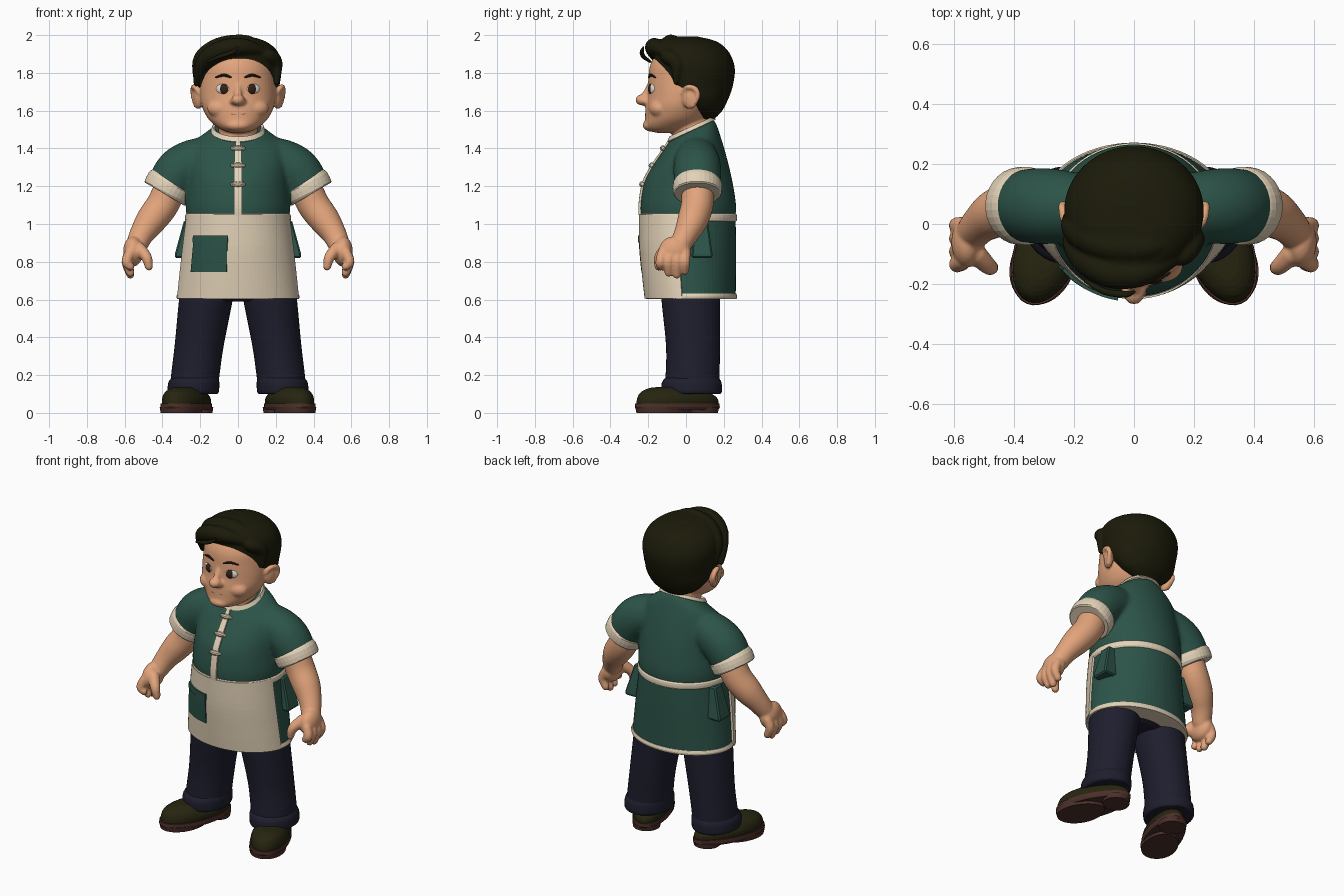
import bpy, bmesh, math
from mathutils import Vector, Matrix

if "Cube" in bpy.data.objects:
    bpy.data.objects.remove(bpy.data.objects["Cube"], do_unlink=True)


def material(name, r, g, b):
    m = bpy.data.materials.new(name)
    m.use_nodes = True
    m.diffuse_color = (r, g, b, 1)
    for node in m.node_tree.nodes:
        if node.type == 'BSDF_PRINCIPLED':
            node.inputs["Base Color"].default_value = (r, g, b, 1)
    return m


SKIN = material("skin", .76, .37, .2)
HAIR = material("hair black", .011, .0105, .003)
GREEN = material("shirt green", .025, .088, .065)
CREAM = material("apron cream", .77, .65, .48)
NAVY = material("trouser navy", .013, .013, .027)
SHOE = material("shoe olive", .02, .018, .005)
SOLE = material("sole brown", .07, .028, .022)
WHITE = material("eye white", .75, .75, .72)
BROWN = material("dark brown", .035, .016, .008)
LIP = material("lip", .48, .19, .1)
parts = []


def add(name, bm, mat):
    bmesh.ops.recalc_face_normals(bm, faces=bm.faces)
    me = bpy.data.meshes.new(name)
    bm.to_mesh(me)
    bm.free()
    me.materials.append(mat)
    ob = bpy.data.objects.new(name, me)
    bpy.context.collection.objects.link(ob)
    parts.append(ob)
    return ob


def mirror(ob):
    # copy a left part to the right side
    bm = bmesh.new()
    bm.from_mesh(ob.data)
    bm.transform(Matrix.Scale(-1, 4, (1, 0, 0)))
    return add(ob.name.replace("left_", "right_"), bm, ob.data.materials[0])


def fuse(name, obs, voxel, smoothing):
    # merge overlapping volumes into one soft surface
    mat = obs[0].data.materials[0]
    bm = bmesh.new()
    for ob in obs:
        bm.from_mesh(ob.data)
        parts.remove(ob)
        bpy.data.objects.remove(ob, do_unlink=True)
    ob = add(name, bm, mat)
    mod = ob.modifiers.new("merge", 'REMESH')
    mod.mode, mod.voxel_size, mod.use_smooth_shade = 'VOXEL', voxel, True
    mod = ob.modifiers.new("soften", 'SMOOTH')
    mod.factor, mod.iterations = .5, smoothing


def spline(rows, n):
    # Catmull-Rom sampling of equal-length tuples
    if n < 2:
        return rows
    out = []
    for i in range(len(rows) - 1):
        quad = [rows[max(i - 1, 0)], rows[i], rows[i + 1], rows[min(i + 2, len(rows) - 1)]]
        for k in range(n):
            t = k / n
            out.append(tuple(b + .5 * t * (c - a + t * (2 * a - 5 * b + 4 * c - d + t * (3 * (b - c) + d - a)))
                             for a, b, c, d in zip(*quad)))
    return out + [rows[-1]]


def skin_rings(bm, rings, closed=True):
    vs = [[bm.verts.new(p) for p in ring] for ring in rings]
    count = len(vs[0])
    for a, b in zip(vs, vs[1:]):
        for j in range(count if closed else count - 1):
            k = (j + 1) % count
            bm.faces.new((a[j], a[k], b[k], b[j]))
    if closed:
        bm.faces.new(vs[0])
        bm.faces.new(vs[-1])


def loft(name, mat, rows, n=5, arc=None, grow=0, seg=40, thick=.01, phase=0):
    # horizontal oval sections: z, x, y, half width, half depth, tilt
    bm = bmesh.new()
    a0, a1 = arc or (phase, phase + math.tau)
    angles = [a0 + (a1 - a0) * i / seg for i in range(seg + (1 if arc else 0))]
    rings = []
    for z, x, y, rx, ry, tilt in spline([(*r, 0)[:6] for r in rows], n):
        rx, ry = rx + grow, ry + grow
        rings.append([(x + rx * math.cos(a), y + ry * math.sin(a), z + tilt * ry * math.sin(a)) for a in angles])
    skin_rings(bm, rings, arc is None)
    ob = add(name, bm, mat)
    if arc:
        mod = ob.modifiers.new("thickness", 'SOLIDIFY')
        mod.thickness, mod.offset = thick, 0
    return ob


def limb(name, mat, path, n=5, seg=20, rounded=True):
    # round sections x, y, z, radius swept along a path
    pts = spline(path, n)
    pos = [Vector(p[:3]) for p in pts]
    rad = [p[3] for p in pts]
    tan = [(pos[min(i + 1, len(pos) - 1)] - pos[max(i - 1, 0)]).normalized() for i in range(len(pos))]
    head, tail = [], []
    if rounded:
        dome = [(math.sin(t), math.cos(t)) for t in (.5, 1.0, 1.4)]
        head = [(pos[0] - tan[0] * rad[0] * s, rad[0] * c, tan[0]) for s, c in reversed(dome)]
        tail = [(pos[-1] + tan[-1] * rad[-1] * s, rad[-1] * c, tan[-1]) for s, c in dome]
    sections = head + list(zip(pos, rad, tan)) + tail
    side = sections[0][2].orthogonal().normalized()
    rings, last = [], sections[0][2]
    for p, r, t in sections:
        side = last.rotation_difference(t) @ side
        last = t
        up = t.cross(side)
        rings.append([p + r * (side * math.cos(a) + up * math.sin(a))
                      for a in (math.tau * i / seg for i in range(seg))])
    bm = bmesh.new()
    skin_rings(bm, rings)
    return add(name, bm, mat)


def ball(name, mat, centre, size, turn=0):
    bm = bmesh.new()
    m = Matrix.Translation(centre) @ Matrix.Rotation(turn, 4, 'Z') @ Matrix.Diagonal((*size, 1))
    bmesh.ops.create_uvsphere(bm, u_segments=28, v_segments=18, radius=1, matrix=m)
    return add(name, bm, mat)


# Shirt and sleeves in one piece, with collar, front strip and knots
torso = [(1.02, 0, .012, .27, .248, 0), (1.1, 0, .012, .277, .253, 0), (1.22, 0, .013, .267, .234, 0),
         (1.33, 0, .017, .262, .197, .15), (1.42, 0, .025, .24, .157, .3), (1.47, 0, .03, .178, .132, .42),
         (1.5, 0, .03, .13, .115, .48)]
sleeve = limb("left_sleeve", GREEN, [(.1, .05, 1.375, .085), (.21, .057, 1.34, .117), (.31, .06, 1.28, .127),
                                     (.378, .06, 1.175, .118)], seg=32, rounded=False)
fuse("shirt", [loft("torso", GREEN, torso, seg=64), sleeve, mirror(sleeve)], .011, 14)
front = -math.pi / 2
loft("shirt_strip", CREAM, torso, arc=(front - .075, front + .075), grow=.005, seg=4, thick=.012)
loft("collar", CREAM, [(1.492, 0, .03, .138, .122, .48), (1.514, 0, .03, .128, .112, .48)], n=3,
     arc=(0, math.tau), seg=48, thick=.014)
for i, (y, z) in enumerate([(-.12, 1.4), (-.18, 1.31), (-.23, 1.21)]):
    limb(f"knot_{i + 1}", CREAM, [(-.03, y, z, .01), (0, y - .002, z, .016), (.03, y, z, .01)], n=3, seg=10)

# Skirt, apron, belt and pocket
skirt = [(.605, 0, .028, .318, .235), (.72, 0, .022, .306, .242), (.88, 0, .015, .288, .25), (1.05, 0, .012, .266, .25)]
loft("skirt", GREEN, skirt, seg=64)
loft("skirt_hem", CREAM, [(.602, 0, .028, .322, .239), (.615, 0, .028, .326, .243), (.631, 0, .027, .32, .239)],
     n=2, seg=64)
loft("apron", CREAM, skirt, arc=(-math.pi + .2, -.2), grow=.006, thick=.012)
loft("belt", CREAM, [(1.012, 0, .012, .27, .25), (1.022, 0, .012, .28, .258), (1.048, 0, .012, .279, .257),
                     (1.06, 0, .012, .268, .246)], n=2, seg=64)
pocket = [r for r in spline(skirt, 16) if .74 < r[0] < .945]
loft("pocket", GREEN, pocket, n=1, arc=(-2.47, -1.76), grow=.013, seg=12, thick=.01)
loft("pocket_band", GREEN, pocket[-4:], n=1, arc=(-2.48, -1.75), grow=.016, seg=12, thick=.012)
pouch = loft("left_pouch", GREEN, [(.82, .28, .085, .077, .078), (.84, .28, .085, .077, .078),
                                   (1.02, .25, .08, .05, .05)], n=1, seg=4, phase=math.pi / 4)
for ob in (pouch, mirror(pouch)):
    ob.modifiers.new("soft_edges", 'BEVEL').width = .008

# Sleeve cuffs, arms and hands
left = [limb("left_sleeve_cuff", CREAM, [(.352, .06, 1.222, .12), (.358, .06, 1.212, .13), (.38, .06, 1.168, .129),
                                         (.386, .06, 1.157, .117)], n=2, seg=32, rounded=False)]
arm = [
    limb("left_forearm", SKIN, [(.34, .06, 1.24, .085), (.395, .06, 1.11, .086), (.46, .035, 1.02, .081),
                                (.51, 0, .945, .065), (.54, -.035, .88, .056)], seg=24),
    ball("left_palm", SKIN, (.555, -.06, .855), (.053, .085, .08)),
    limb("left_thumb", SKIN, [(.525, -.1, .87, .036), (.485, -.14, .825, .029), (.472, -.145, .775, .022)], seg=14),
]
for i, y in enumerate((-.135, -.092, -.048, -.005)):
    tip = .775 if i == 0 else .752 - .01 * (i % 3)
    arm.append(limb(f"left_finger_{i + 1}", SKIN, [(.57, y * .9, .85, .029), (.59, y, .8, .027),
                                                   (.57, y, tip, .022)], seg=14))
fuse("right_arm", [mirror(p) for p in arm], .007, 4)
fuse("left_arm", arm, .007, 4)

# Trousers
left.append(loft("left_trouser_leg", NAVY, [(.1, .235, .03, .125, .15), (.2, .226, .035, .128, .143),
                                            (.36, .205, .037, .13, .143), (.6, .17, .025, .142, .155),
                                            (.75, .15, .022, .14, .16)]))
left.append(loft("left_trouser_cuff", NAVY, [(.1, .237, .03, .125, .15), (.113, .237, .03, .136, .16),
                                             (.16, .234, .03, .135, .158), (.185, .228, .033, .125, .142)], n=3))
loft("trouser_seat", NAVY, [(.59, 0, .025, .12, .11), (.63, 0, .025, .24, .17), (.75, 0, .02, .27, .2)])


# Shoes, turned outward and narrower at the heel
def shoe(name, mat, rows, n=3):
    ob = loft(name, mat, rows, n=n)
    place = Matrix.Translation((.268, -.045, 0)) @ Matrix.Rotation(.38, 4, 'Z')
    for v in ob.data.vertices:
        v.co.x *= 1 - .5 * v.co.y
        v.co = place @ v.co
    left.append(ob)


shoe("left_shoe", SHOE, [(.04, 0, 0, .104, .23), (.075, 0, 0, .106, .226), (.11, 0, -.015, .088, .19),
                         (.133, 0, -.03, .053, .12), (.138, 0, -.03, .01, .03)])
shoe("left_sole", SOLE, [(.016, 0, 0, .106, .23), (.03, 0, 0, .112, .238), (.05, 0, 0, .111, .236)], n=1)
shoe("left_sole_front", SOLE, [(0, 0, -.08, .098, .148), (.03, 0, -.08, .102, .154)], n=1)
shoe("left_sole_heel", SOLE, [(0, 0, .15, .085, .075), (.03, 0, .15, .09, .08)], n=1)

# Head with nose, cheeks, ears and neck in one piece
pairs = [
    ball("left_cheek", SKIN, (.085, -.14, 1.612), (.078, .056, .052)),
    ball("left_nostril", SKIN, (.026, -.212, 1.65), (.018, .022, .018)),
    ball("left_ear", SKIN, (.21, .022, 1.67), (.024, .045, .062), -.3),
    limb("left_ear_rim", SKIN, [(.205, -.015, 1.69, .011), (.228, .005, 1.725, .014), (.238, .05, 1.715, .015),
                                (.236, .062, 1.675, .014), (.222, .035, 1.625, .013)], seg=12),
]
fuse("head", pairs + [mirror(p) for p in pairs] + [
    limb("neck", SKIN, [(0, .035, 1.42, .108), (0, .03, 1.5, .105), (0, 0, 1.6, .11)], seg=28),
    loft("skull", SKIN, [(1.482, 0, -.11, .03, .04), (1.495, 0, -.1, .08, .1), (1.52, 0, -.08, .12, .14),
                         (1.56, 0, -.055, .16, .162), (1.62, 0, -.035, .19, .179), (1.68, 0, -.02, .2, .184),
                         (1.76, 0, 0, .2, .2), (1.84, 0, .01, .19, .2), (1.9, 0, .01, .15, .16),
                         (1.93, 0, .01, .06, .07)], seg=48),
    ball("nose_tip", SKIN, (0, -.228, 1.657), (.036, .04, .03)),
    limb("nose_bridge", SKIN, [(0, -.188, 1.74, .016), (0, -.21, 1.69, .02), (0, -.228, 1.66, .025)], seg=14),
    ball("chin", SKIN, (0, -.175, 1.522), (.07, .055, .034)),
], .0075, 4)

# Mouth, eyes and eyebrows
limb("mouth", LIP, [(-.06, -.195, 1.592, .004), (-.03, -.208, 1.582, .006), (.03, -.208, 1.582, .006),
                    (.065, -.194, 1.598, .004)], seg=8)
left += [
    ball("left_eye", WHITE, (.08, -.178, 1.715), (.038, .016, .028), .4),
    ball("left_iris", BROWN, (.075, -.186, 1.715), (.025, .014, .027), .4),
    limb("left_eyebrow", BROWN, [(.038, -.196, 1.777, .005), (.075, -.186, 1.788, .008),
                                 (.118, -.163, 1.776, .004)], seg=10),
]

# Hair with swept locks
cap = loft("hair_cap", HAIR, [(1.555, 0, .115, .07, .035), (1.6, 0, .1, .15, .092), (1.66, 0, .08, .197, .143),
                              (1.72, 0, .05, .217, .195), (1.8, 0, .047, .23, .212), (1.86, 0, .04, .23, .211),
                              (1.92, 0, .025, .205, .195), (1.965, 0, .005, .15, .16), (1.988, 0, -.01, .08, .09),
                              (1.994, 0, -.01, .01, .012)], seg=48)
locks = [
    [(.12, -.12, 1.915, .028), (.03, -.162, 1.938, .044), (-.07, -.165, 1.928, .05), (-.15, -.125, 1.885, .05),
     (-.2, -.075, 1.82, .036), (-.222, -.04, 1.74, .014)],
    [(.11, -.06, 1.94, .03), (.03, -.08, 1.957, .046), (-.1, -.07, 1.937, .05), (-.19, -.02, 1.87, .048),
     (-.222, .02, 1.78, .018)],
    [(.1, .04, 1.93, .03), (0, .05, 1.95, .045), (-.12, .06, 1.92, .045), (-.19, .09, 1.84, .03)],
    [(.125, -.12, 1.895, .02), (.165, -.1, 1.89, .038), (.2, -.05, 1.85, .037), (.208, -.055, 1.75, .012)],
]
fuse("hair", [cap] + [limb("lock", HAIR, path, seg=18) for path in locks], .008, 3)
limb("loose_hair_lock", HAIR, [(-.16, -.19, 1.86, .007), (-.1, -.224, 1.885, .011), (-.03, -.234, 1.91, .011),
                               (0, -.226, 1.935, .005)], seg=12)

for ob in left:
    mirror(ob)

# Smooth shading that keeps crisp edges
for ob in bpy.context.view_layer.objects:
    ob.select_set(ob in parts)
bpy.context.view_layer.objects.active = parts[0]
bpy.ops.object.shade_smooth_by_angle(angle=math.radians(50))
